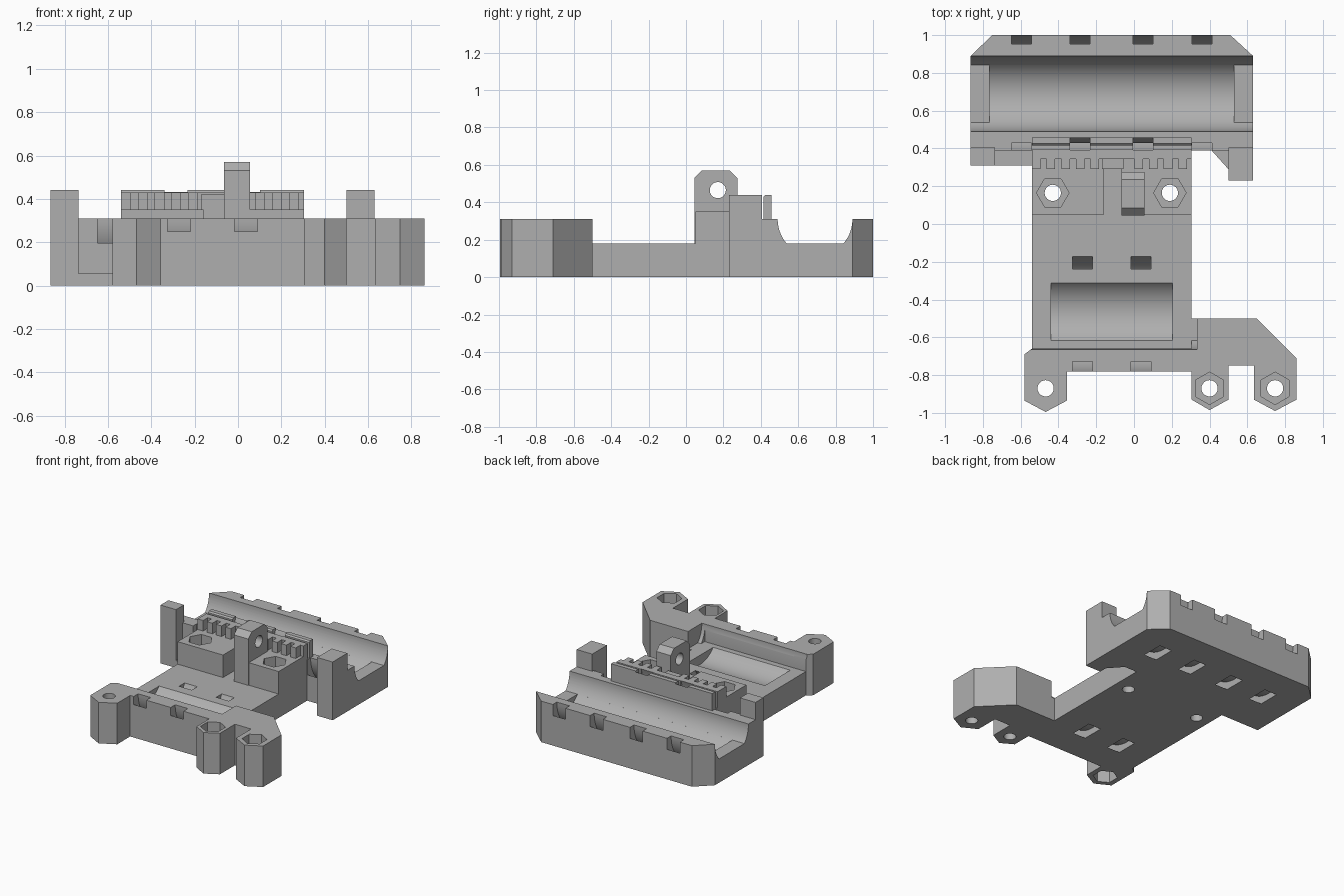
import bpy, bmesh
from math import sin, cos, radians, asin, degrees

cube = bpy.data.objects.get("Cube")
if cube:
    bpy.data.objects.remove(cube, do_unlink=True)

grey = bpy.data.materials.new("plain_grey")
grey.use_nodes = True
colour = (0.43, 0.43, 0.43, 1)
grey.diffuse_color = colour
grey.node_tree.nodes["Principled BSDF"].inputs["Base Color"].default_value = colour


def prism(name, outline, axis, lo, hi):
    """Extrude a flat outline along z (x,y points) or x (y,z points)."""
    bm = bmesh.new()
    place = (lambda p, t: (p[0], p[1], t)) if axis == "z" else (lambda p, t: (t, p[0], p[1]))
    face = bm.faces.new([bm.verts.new(place(p, lo)) for p in outline])
    new = bmesh.ops.extrude_face_region(bm, geom=[face])["geom"]
    shift = place((0, 0), hi - lo)
    bmesh.ops.translate(bm, vec=shift, verts=[v for v in new if isinstance(v, bmesh.types.BMVert)])
    bmesh.ops.recalc_face_normals(bm, faces=bm.faces)
    mesh = bpy.data.meshes.new(name)
    bm.to_mesh(mesh)
    bm.free()
    mesh.materials.append(grey)
    ob = bpy.data.objects.new(name, mesh)
    bpy.context.collection.objects.link(ob)
    return ob


def box(name, x0, x1, y0, y1, z0, z1):
    return prism(name, [(x0, y0), (x1, y0), (x1, y1), (x0, y1)], "z", z0, z1)


def arc(cx, cy, r, start, end, steps):
    angles = [radians(start + (end - start) * i / steps) for i in range(steps + 1)]
    return [(cx + r * cos(a), cy + r * sin(a)) for a in angles]


def circle(cx, cy, r, sides=32, turn=0):
    return arc(cx, cy, r, turn, turn + 360, sides)[:-1]


def combine(body, others, operation):
    for ob in others:
        mod = body.modifiers.new(ob.name, "BOOLEAN")
        mod.operation, mod.solver, mod.object = operation, "EXACT", ob
        bpy.context.view_layer.update()
        graph = bpy.context.evaluated_depsgraph_get()
        mesh = bpy.data.meshes.new_from_object(body.evaluated_get(graph))
        body.modifiers.clear()
        body.data = mesh
        bpy.data.objects.remove(ob, do_unlink=True)


TOP, DECK = 0.31, 0.18
REAR_Y, FRONT_Y = 0.69, -0.465

# Deck and the two raised end blocks
body = box("carriage_body", -0.54, 0.305, -0.7, 0.45, 0, DECK)
rear = prism("rear_block", [(-0.865, 0.39), (0.63, 0.39), (0.63, 0.89), (0.51, 1.0),
                            (-0.75, 1.0), (-0.865, 0.89)], "z", 0, TOP)
front = prism("front_block", [
    (-0.54, -0.66), (-0.58, -0.69), (-0.58, -0.935), (-0.468, -0.995), (-0.355, -0.935),
    (-0.355, -0.78), (0.305, -0.78), (0.305, -0.93), (0.40, -0.985), (0.50, -0.93),
    (0.50, -0.75), (0.635, -0.75), (0.635, -0.93), (0.747, -0.99), (0.86, -0.93),
    (0.86, -0.71), (0.65, -0.50), (0.305, -0.50), (0.305, -0.66)], "z", 0, TOP)

# Side posts, low shelf and corner web
parts = [
    rear, front,
    box("left_post", -0.865, -0.735, 0.31, 0.405, 0, 0.44),
    box("right_post", 0.50, 0.63, 0.23, 0.405, 0, 0.44),
    box("shelf", -0.75, -0.53, 0.31, 0.42, 0, 0.055),
    prism("corner_web", [(0.39, 0.41), (0.41, 0.39), (0.50, 0.29), (0.52, 0.41)], "z", 0, 0.055),
    # Nut blocks and belt clamp
    box("left_nut_block", -0.54, -0.16, 0.05, 0.36, 0, 0.35),
    box("right_nut_block", -0.065, 0.305, 0.05, 0.36, 0, 0.35),
    box("belt_body", -0.54, 0.305, 0.345, 0.395, 0, 0.43),
    box("belt_gap_wall", -0.17, -0.055, 0.29, 0.36, 0, 0.42),
    prism("belt_wall", [(0.415, 0.1), (0.458, 0.1), (0.458, 0.44), (0.425, 0.44), (0.415, 0.43)],
          "x", -0.54, 0.305),
    # Upright tab
    prism("tab", [(0.045, 0.1), (0.275, 0.1), (0.275, 0.53), (0.235, 0.57),
                  (0.085, 0.57), (0.045, 0.53)], "x", -0.065, 0.055),
]
# Belt teeth
for i in range(11):
    x = -0.54 + i * 0.0775
    if not -0.19 < x < -0.06:
        parts.append(box("tooth", x, min(x + 0.045, 0.305), 0.29, 0.36, 0.3, 0.43))
combine(body, parts, "UNION")

cuts = [prism("tab_hole", circle(0.17, 0.465, 0.043), "x", -0.2, 0.2)]

# Bearing troughs with shallower rod clearance at both ends
edge = degrees(asin((TOP - DECK) / 0.2))
for y, x0, x1, end0, end1 in [(REAR_Y, -0.765, 0.53, -1, 1), (FRONT_Y, -0.44, 0.205, -0.7, 0.333)]:
    cuts.append(prism("trough", circle(y, TOP, 0.2, 64), "x", x0, x1))
    cuts.append(prism("rod_clearance", arc(y, TOP, 0.2, -edge, 180 + edge, 48), "x", end0, end1))

# Curved tie channels wrapping under the troughs
for y, centres in [(REAR_Y, (-0.595, -0.285, 0.048, 0.36)), (FRONT_Y, (-0.273, 0.037))]:
    ring = arc(y, TOP, 0.321, 142, 398, 48) + arc(y, TOP, 0.262, 398, 142, 48)
    for x in centres:
        cuts.append(prism("tie_channel", ring, "x", x - 0.053, x + 0.053))

# Screw holes and hexagonal nut pockets
for x, y, z0, z1, turn in [(-0.43, 0.165, 0.15, 0.5, 0), (0.19, 0.165, 0.15, 0.5, 0),
                           (0.40, -0.87, 0.18, 0.5, 30), (0.747, -0.87, 0.18, 0.5, 30),
                           (-0.468, -0.87, -0.1, 0.1, 30)]:
    cuts.append(prism("screw_hole", circle(x, y, 0.043), "z", -0.2, 0.6))
    cuts.append(prism("nut_pocket", circle(x, y, 0.086, 6, turn), "z", z0, z1))
combine(body, cuts, "DIFFERENCE")

# Smooth curved walls, crisp edges
bpy.ops.object.select_all(action="DESELECT")
body.select_set(True)
bpy.context.view_layer.objects.active = body
bpy.ops.object.shade_smooth_by_angle(angle=radians(25))
